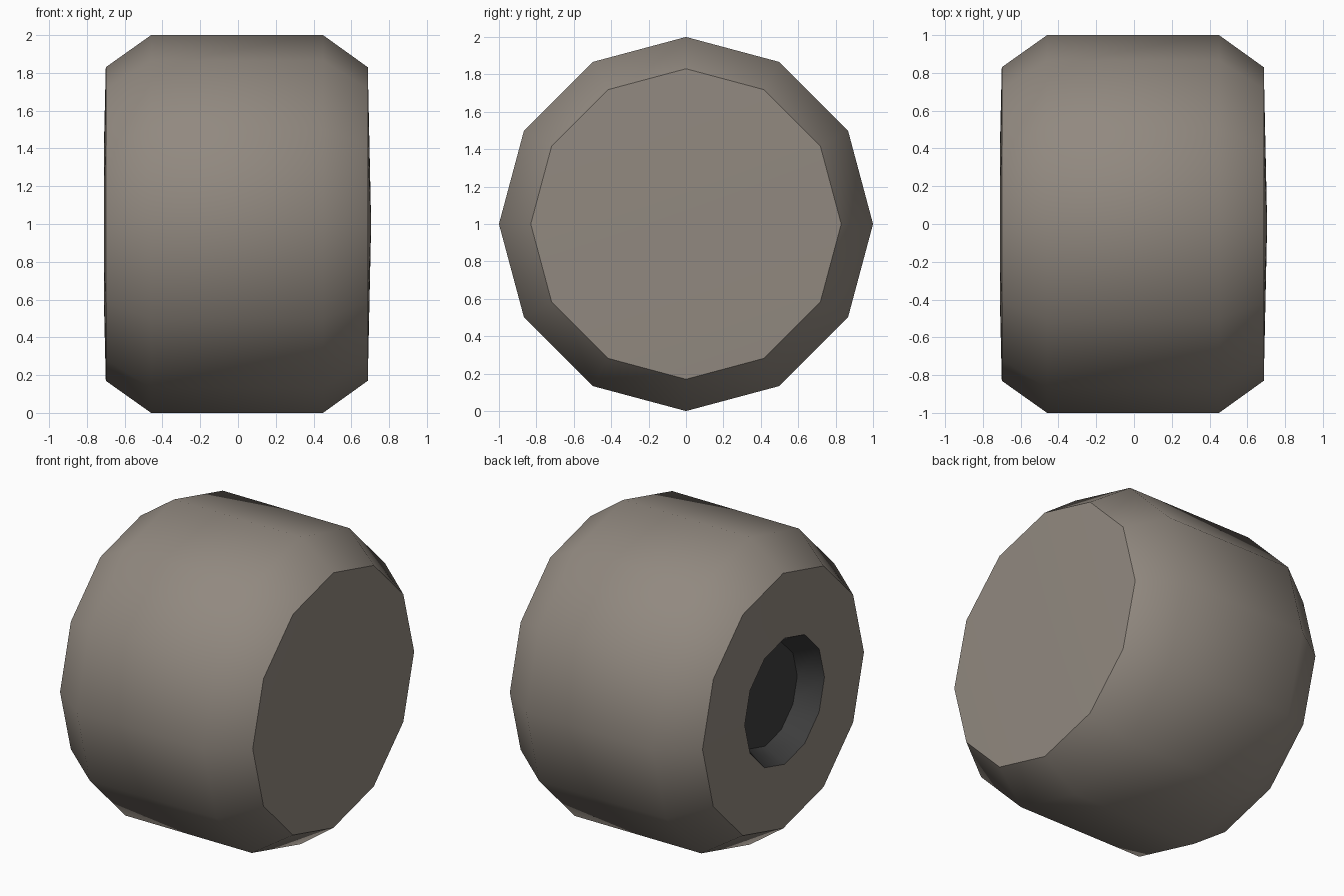
import bpy, bmesh, math

if "Cube" in bpy.data.objects:
    bpy.data.objects.remove(bpy.data.objects["Cube"])

SIDES = 12


def material(name, rgb):
    m = bpy.data.materials.new(name)
    m.diffuse_color = (*rgb, 1)
    m.use_nodes = True
    m.node_tree.nodes["Principled BSDF"].inputs["Base Color"].default_value = m.diffuse_color
    return m


def lathe(name, profile, mat):
    """Turn (x, radius) points around the x axis; radius 0 closes to a fan."""
    bm = bmesh.new()
    rings = []
    for x, r in profile:
        if r == 0:
            rings.append([bm.verts.new((x, 0, 1))] * SIDES)
        else:
            rings.append([bm.verts.new((x, r * math.sin(a), 1 + r * math.cos(a)))
                          for a in (2 * math.pi * i / SIDES for i in range(SIDES))])
    for a, b in zip(rings, rings[1:]):
        for i in range(SIDES):
            j = (i + 1) % SIDES
            quad = list(dict.fromkeys((a[i], b[i], b[j], a[j])))
            bm.faces.new(quad)
    # profile runs from -x to +x on the outside: check orientation by rule
    bm.normal_update()
    me = bpy.data.meshes.new(name)
    bm.to_mesh(me)
    bm.free()
    me.materials.append(mat)
    ob = bpy.data.objects.new(name, me)
    bpy.context.collection.objects.link(ob)
    bpy.context.view_layer.objects.active = ob
    ob.select_set(True)
    bpy.ops.object.shade_smooth_by_angle(angle=math.radians(42))
    ob.select_set(False)
    return ob


def orient(ob, sign):
    """Make the face normals at the given end point along sign * x."""
    bm = bmesh.new()
    bm.from_mesh(ob.data)
    bm.normal_update()
    end = max(bm.faces, key=lambda f: abs(f.normal.x))
    if end.normal.x * (1 if end.calc_center_median().x > 0 else -1) * sign < 0:
        bmesh.ops.reverse_faces(bm, faces=bm.faces)
    bm.to_mesh(ob.data)
    bm.free()


rubber = material("warm grey", (0.285, 0.25, 0.215))
dark = material("dark grey", (0.05, 0.05, 0.05))

# Wheel body: slightly domed ends, bevelled rims, open hub on the -x side
wheel = lathe("wheel_body", [(-0.71, 0.41), (-0.70, 0.83), (-0.46, 1.0),
                             (0.45, 1.0), (0.687, 0.83), (0.705, 0)], rubber)
orient(wheel, 1)

# Recessed hub: tapered wall and flat floor
hub = lathe("hub_recess", [(-0.57, 0), (-0.57, 0.33), (-0.71, 0.41)], dark)
orient(hub, 1)
